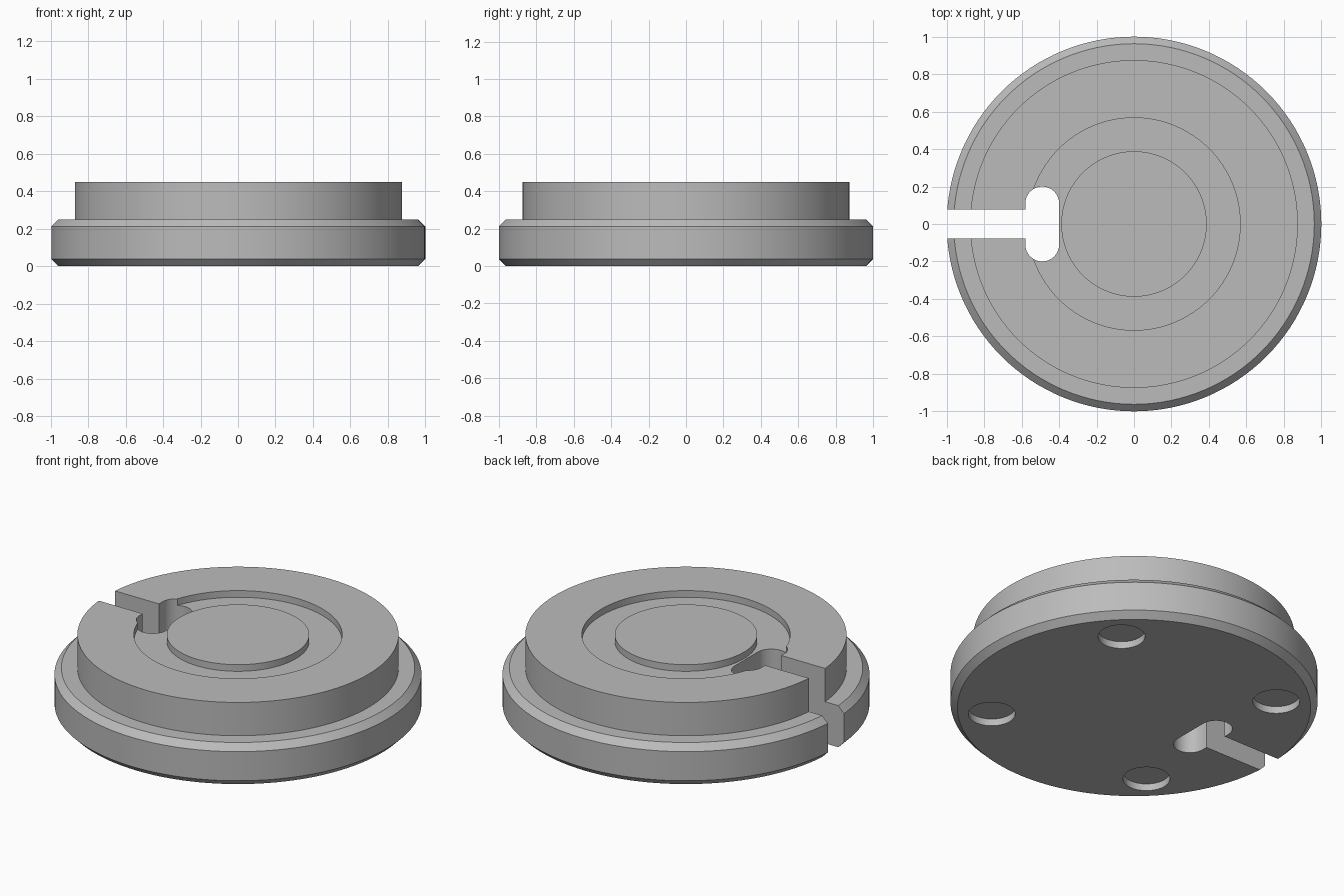
import bpy
import bmesh
import math
from mathutils import Matrix

if "Cube" in bpy.data.objects:
    bpy.data.objects.remove(bpy.data.objects["Cube"], do_unlink=True)

SEGMENTS = 128
BASE_TOP, TOP = 0.25, 0.45
CHAMFER = 0.0375
GROOVE_DEPTH = 0.04
HOLE_DEPTH = 0.042

metal = bpy.data.materials.new("grey_metal")
metal.use_nodes = True
grey = (0.5, 0.5, 0.5, 1.0)
metal.diffuse_color = grey
metal.node_tree.nodes["Principled BSDF"].inputs["Base Color"].default_value = grey


def make_object(name, bm):
    bmesh.ops.recalc_face_normals(bm, faces=bm.faces)
    mesh = bpy.data.meshes.new(name)
    bm.to_mesh(mesh)
    bm.free()
    mesh.materials.append(metal)
    obj = bpy.data.objects.new(name, mesh)
    bpy.context.collection.objects.link(obj)
    return obj


def lathe(name, profile):
    """Stack rings of (radius, height) and cap both ends with one flat face."""
    bm = bmesh.new()
    rings = []
    for r, z in profile:
        angles = [math.tau * i / SEGMENTS for i in range(SEGMENTS)]
        rings.append([bm.verts.new((r * math.cos(a), r * math.sin(a), z)) for a in angles])
    for low, high in zip(rings, rings[1:]):
        for i in range(SEGMENTS):
            j = (i + 1) % SEGMENTS
            bm.faces.new((low[i], low[j], high[j], high[i]))
    bm.faces.new(rings[0])
    bm.faces.new(rings[-1])
    return make_object(name, bm)


def prism(name, outline, bottom, top):
    """Extrude a flat outline upwards."""
    bm = bmesh.new()
    face = bm.faces.new([bm.verts.new((x, y, bottom)) for x, y in outline])
    side = bmesh.ops.extrude_face_region(bm, geom=[face])["geom"]
    verts = [v for v in side if isinstance(v, bmesh.types.BMVert)]
    bmesh.ops.translate(bm, verts=verts, vec=(0, 0, top - bottom))
    return make_object(name, bm)


def arc(cx, cy, r, start, end, steps=16):
    angles = [math.radians(start + (end - start) * i / steps) for i in range(steps + 1)]
    return [(cx + r * math.cos(a), cy + r * math.sin(a)) for a in angles]


# Turned body: chamfered flange, raised boss, ring groove around a centre pad
floor = TOP - GROOVE_DEPTH
body = lathe("flanged_disc", [
    (1 - CHAMFER, 0), (1, CHAMFER), (1, BASE_TOP - CHAMFER), (1 - CHAMFER, BASE_TOP),
    (0.875, BASE_TOP), (0.875, TOP), (0.567, TOP), (0.567, floor),
    (0.388, floor), (0.388, TOP)])

# Keyhole slot: narrow channel from the rim into a rounded cross slot
slot_x, slot_r, slot_y, channel = -0.49, 0.09, 0.11, 0.077
outline = [(-1.1, -channel), (slot_x - slot_r, -channel)]
outline += arc(slot_x, -slot_y, slot_r, 180, 360)
outline += arc(slot_x, slot_y, slot_r, 0, 180)
outline += [(slot_x - slot_r, channel), (-1.1, channel)]
cutters = [prism("slot_cutter", outline, -0.1, TOP + 0.1)]

# Four shallow blind holes in the underside
for sx in (-1, 1):
    for sy in (-1, 1):
        bm = bmesh.new()
        bmesh.ops.create_cone(bm, cap_ends=True, segments=48, radius1=0.128, radius2=0.128,
                              depth=2 * HOLE_DEPTH,
                              matrix=Matrix.Translation((0.55 * sx, 0.55 * sy, 0)))
        cutters.append(make_object("hole_cutter", bm))

# Cut, then discard the cutters
bpy.context.view_layer.objects.active = body
for cutter in cutters:
    mod = body.modifiers.new("cut", "BOOLEAN")
    mod.operation = "DIFFERENCE"
    mod.solver = "EXACT"
    mod.object = cutter
    bpy.ops.object.modifier_apply(modifier=mod.name)
    bpy.data.objects.remove(cutter, do_unlink=True)

# Smooth round walls, crisp edges
bpy.ops.object.select_all(action="DESELECT")
body.select_set(True)
bpy.ops.object.shade_smooth_by_angle(angle=math.radians(30))
